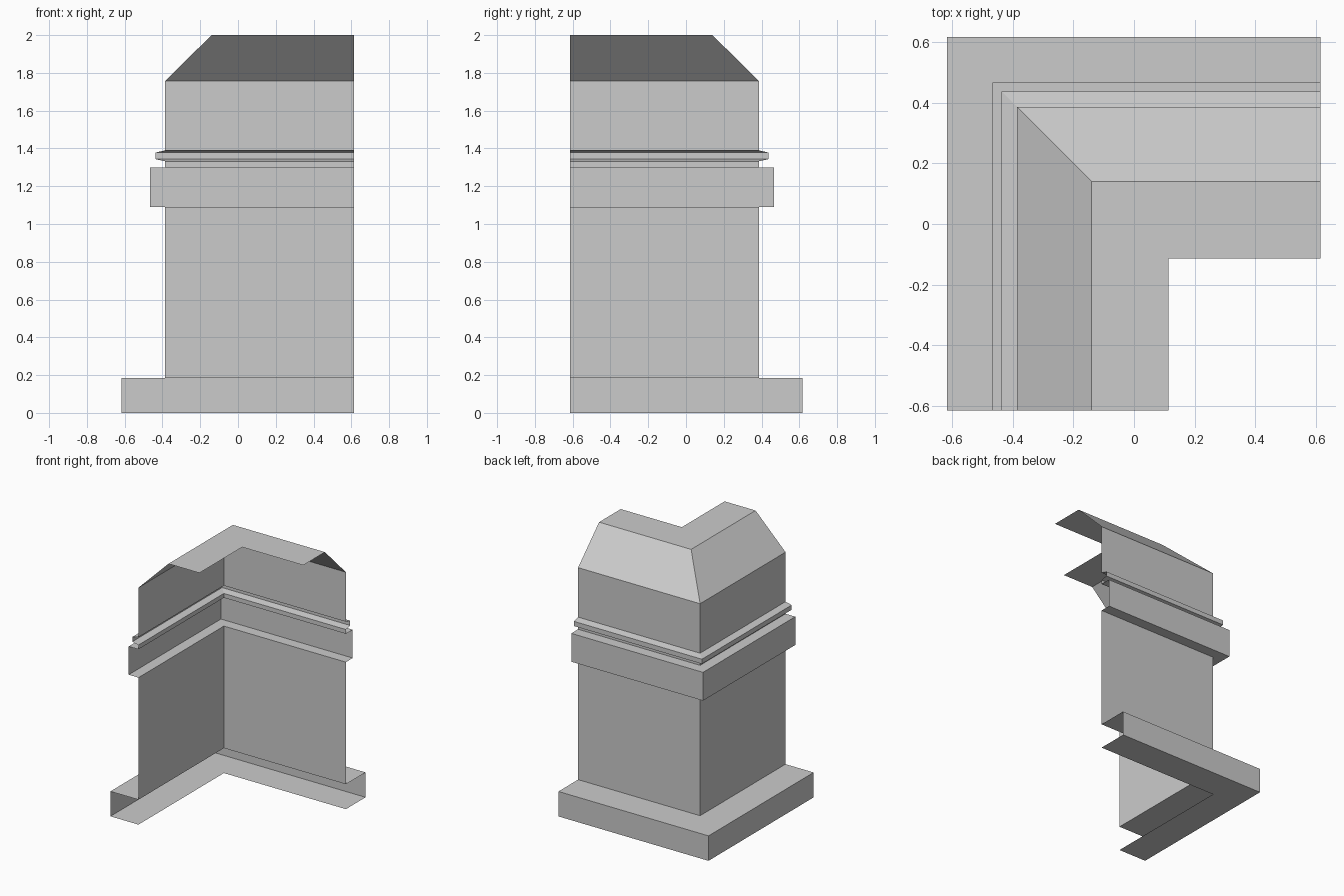
import bpy, bmesh

if "Cube" in bpy.data.objects:
    bpy.data.objects.remove(bpy.data.objects["Cube"])

WALL = 0.386   # distance of the wall planes from the centre
END = 0.615    # where both wings of the corner stop


def corner_sweep(name, profile):
    """Sweep an open (outward offset, height) profile around a mitred L corner."""
    bm = bmesh.new()
    rows = []
    for d, z in profile:
        r = WALL + d
        rows.append([bm.verts.new(p) for p in ((-r, -END, z), (-r, r, z), (END, r, z))])
    for low, high in zip(rows, rows[1:]):
        for j in range(2):
            bm.faces.new((low[j], high[j], high[j + 1], low[j + 1]))
    mesh = bpy.data.meshes.new(name)
    bm.to_mesh(mesh)
    bm.free()
    ob = bpy.data.objects.new(name, mesh)
    bpy.context.collection.objects.link(ob)
    return ob


# Plinth: open towards the inside of the corner
corner_sweep("base_plinth", [(0, 0), (0.23, 0), (0.23, 0.185), (0, 0.185)])

# Plain wall up to the band
corner_sweep("lower_wall", [(0, 0.185), (0, 1.09)])

# Wide projecting band
corner_sweep("wide_band", [(0, 1.09), (0.08, 1.09), (0.08, 1.30), (0, 1.30)])

# Short neck and thin bevelled moulding
corner_sweep("neck", [(0, 1.30), (0, 1.332)])
corner_sweep("thin_moulding", [(0, 1.332), (0.05, 1.343), (0.05, 1.378), (0, 1.39)])

# Upper wall
corner_sweep("upper_wall", [(0, 1.39), (0, 1.757)])

# Sloped coping with flat walkway on top
corner_sweep("coping", [(0, 1.757), (-0.246, 2.0), (-0.5, 2.0)])
